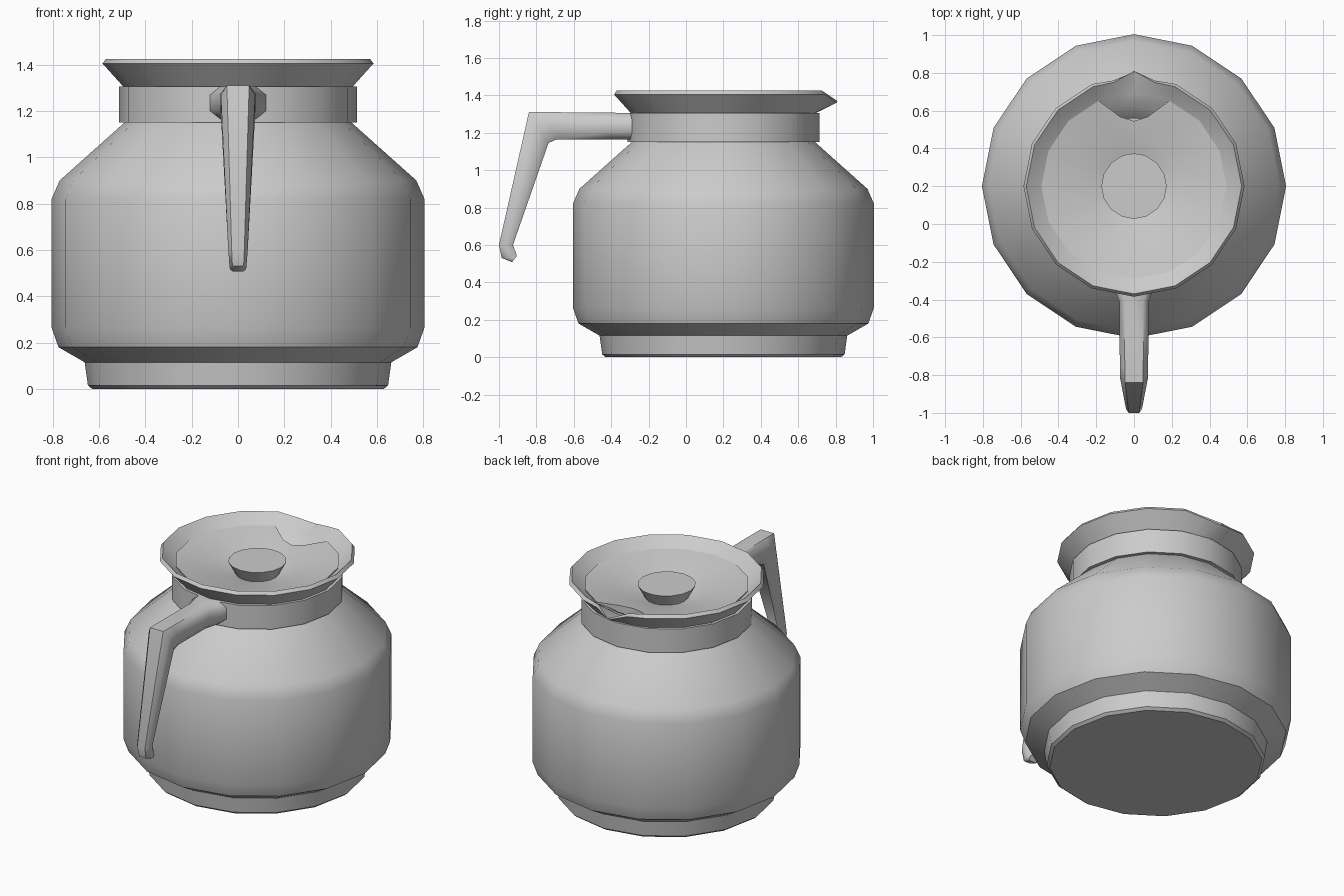
import bpy, bmesh
from math import sin, cos, radians

if "Cube" in bpy.data.objects:
    bpy.data.objects.remove(bpy.data.objects["Cube"])

CY = 0.2  # y of the pot axis
STEP = 22.5
ROUND = [i * STEP for i in range(16)]
# extra columns either side of the spout (at 90 degrees)
SPOUTED = sorted(ROUND + [78.75, 101.25])


def finish(bm, name, angle=35):
    bmesh.ops.recalc_face_normals(bm, faces=bm.faces)
    me = bpy.data.meshes.new(name)
    bm.to_mesh(me)
    bm.free()
    ob = bpy.data.objects.new(name, me)
    bpy.context.collection.objects.link(ob)
    bpy.ops.object.select_all(action='DESELECT')
    ob.select_set(True)
    bpy.context.view_layer.objects.active = ob
    bpy.ops.object.shade_smooth_by_angle(angle=radians(angle))
    return ob


def skin(bm, rings, closed=False):
    n = len(rings[0])
    pairs = list(zip(rings, rings[1:]))
    if closed:
        pairs.append((rings[-1], rings[0]))
    for a, b in pairs:
        for i in range(n):
            j = (i + 1) % n
            bm.faces.new((a[i], a[j], b[j], b[i]))


def lathe(name, profile, angles=ROUND, tweak=None, cap_start=False, cap_end=False, closed=False):
    bm = bmesh.new()
    rings = []
    for k, (r, z) in enumerate(profile):
        ring = []
        for a in angles:
            rr, zz = tweak(k, a, r, z) if tweak else (r, z)
            t = radians(a)
            ring.append(bm.verts.new((rr * cos(t), CY + rr * sin(t), zz)))
        rings.append(ring)
    skin(bm, rings, closed)
    if cap_start:
        bm.faces.new(rings[0])
    if cap_end:
        bm.faces.new(rings[-1])
    return finish(bm, name)


# Glass body with its foot and shoulder
lathe("body", [(0.63, 0), (0.648, 0.015), (0.662, 0.115), (0.775, 0.18), (0.805, 0.265),
               (0.805, 0.82), (0.77, 0.90), (0.49, 1.15), (0.48, 1.29)], cap_start=True)

# Collar band around the neck
lathe("collar", [(0.485, 1.15), (0.513, 1.15), (0.513, 1.305), (0.485, 1.305)], closed=True)


# Flared rim, pulled out and down into a pouring lip at the back
def lip(k, a, r, z):
    d = abs(a - 90)
    if d < 1:
        dr, dz = [(0, 0), (0.02, -0.045), (0.04, -0.055), (0, -0.01), (0, 0), (0, 0)][k]
        return r + dr, z + dz
    if d < 12:
        dr, dz = [(0, 0), (-0.015, -0.012), (-0.01, -0.015), (0, 0), (0, 0), (0, 0)][k]
        return r + dr, z + dz
    return r, z


lathe("pouring_rim", [(0.495, 1.305), (0.585, 1.405), (0.57, 1.425), (0.49, 1.36),
                      (0.42, 1.325), (0.36, 1.26)], SPOUTED, lip)


# Dished lid with a notch facing the lip and a flared centre knob
def notch(k, a, r, z):
    d = abs(a - 90)
    if k < 2 and d < 12:
        return (0.345, 1.335 - 0.05 * (k == 0)) if d < 1 else (0.375, 1.342 - 0.05 * (k == 0))
    return r, z


lathe("lid", [(0.485, 1.31), (0.49, 1.368), (0.25, 1.32), (0.13, 1.285), (0.173, 1.365)],
      SPOUTED, notch, cap_end=True)

# Handle: chamfered sections from the collar, round the bend, down to the tip
sections = [((-0.29, 1.305), (-0.29, 1.165), 0.12),
            ((-0.33, 1.305), (-0.33, 1.165), 0.11),
            ((-0.41, 1.308), (-0.41, 1.165), 0.078),
            ((-0.76, 1.31), (-0.69, 1.165), 0.075),
            ((-0.84, 1.31), (-0.735, 1.145), 0.074),
            ((-1.0, 0.60), (-0.925, 0.60), 0.042),
            ((-0.985, 0.53), (-0.905, 0.545), 0.037),
            ((-0.93, 0.508), (-0.905, 0.54), 0.035)]
shape = [(-0.65, 0), (0.65, 0), (1, 0.25), (1, 0.75), (0.65, 1), (-0.65, 1), (-1, 0.75), (-1, 0.25)]
bm = bmesh.new()
rings = []
for o, i, w in sections:
    rings.append([bm.verts.new((u * w, o[0] + (i[0] - o[0]) * v, o[1] + (i[1] - o[1]) * v))
                  for u, v in shape])
skin(bm, rings)
bm.faces.new(rings[0])
bm.faces.new(rings[-1])
finish(bm, "handle", 50)
